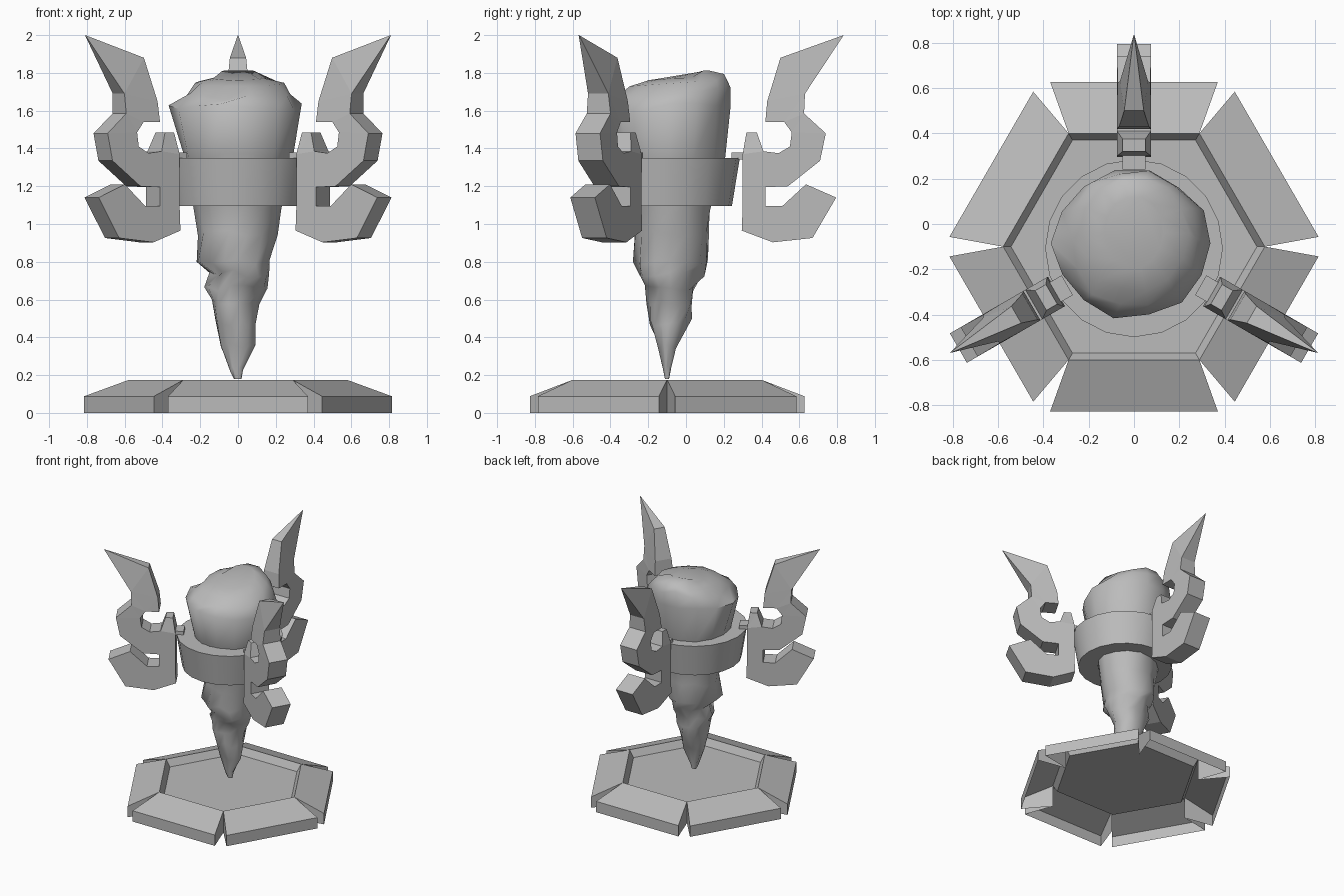
import bpy, bmesh, math, random
from mathutils import Matrix, Vector

random.seed(4)
cube = bpy.data.objects.get("Cube")
if cube:
    bpy.data.objects.remove(cube, do_unlink=True)

CENTRE = Vector((0, -0.1, 0))

grey = bpy.data.materials.new("stone_grey")
grey.use_nodes = True
colour = (0.5, 0.5, 0.5, 1)
grey.diffuse_color = colour
for node in grey.node_tree.nodes:
    if node.type == 'BSDF_PRINCIPLED':
        node.inputs["Base Color"].default_value = colour


def finish(bm, name, smooth=None):
    """Turn a bmesh into a named object, optionally smooth by angle."""
    bmesh.ops.remove_doubles(bm, verts=bm.verts, dist=0.0005)
    bmesh.ops.recalc_face_normals(bm, faces=bm.faces)
    mesh = bpy.data.meshes.new(name)
    bm.to_mesh(mesh)
    bm.free()
    mesh.materials.append(grey)
    if smooth:
        mesh.shade_smooth()
        mesh.set_sharp_from_angle(angle=math.radians(smooth))
    obj = bpy.data.objects.new(name, mesh)
    bpy.context.collection.objects.link(obj)


def add_face(bm, points):
    bm.faces.new([bm.verts.new(p) for p in points])


def bridge(bm, a, b):
    """Quads between two closed vertex loops of equal length."""
    n = len(a)
    for i in range(n):
        j = (i + 1) % n
        bm.faces.new((a[i], a[j], b[j], b[i]))


# Hexagonal base: six sloped, open-bottomed blocks around a sunken floor
bm = bmesh.new()
floor = []
for k in range(6):
    turn = Matrix.Rotation(math.radians(60 * k), 3, 'Z')

    def pair(half, out, z):
        return [CENTRE + turn @ Vector((s * half, -out, z)) for s in (-1, 1)]

    sunk = pair(0.47 * math.tan(math.pi / 6), 0.47, 0.12)
    rim = pair(0.5 * math.tan(math.pi / 6), 0.5, 0.175)
    shoulder = pair(0.37, 0.727, 0.088)
    foot = pair(0.37, 0.727, 0)
    heel = pair(0.5 * math.tan(math.pi / 6), 0.5, 0)
    for low, high in ((sunk, rim), (rim, shoulder), (shoulder, foot)):
        add_face(bm, (low[0], low[1], high[1], high[0]))
    for s in (0, 1):
        add_face(bm, (rim[s], shoulder[s], foot[s], heel[s]))
    floor.append(sunk[0])
add_face(bm, floor)
finish(bm, "hexagonal_base")

# Collar: tapered band closing onto the stone above and below
bm = bmesh.new()
loops = []
for r, z in ((0.392, 1.35), (0.35, 1.095), (0.2, 1.095), (0.26, 1.35)):
    loops.append([bm.verts.new((r * math.cos(a), r * math.sin(a) - 0.107, z))
                  for a in (math.tau * i / 20 for i in range(20))])
for i in range(4):
    bridge(bm, loops[i], loops[(i + 1) % 4])
finish(bm, "collar", 35)

# Stone: rough tapering spike, levels are (z, centre x, centre y, radius x, radius y)
levels = [
    (0.18, 0, -0.1, 0.02, 0.012), (0.23, -0.005, -0.1, 0.035, 0.02),
    (0.36, 0, -0.095, 0.09, 0.05), (0.48, -0.01, -0.085, 0.11, 0.11),
    (0.58, -0.02, -0.08, 0.125, 0.12), (0.66, -0.01, -0.08, 0.155, 0.13),
    (0.74, 0.01, -0.085, 0.145, 0.17), (0.8, -0.03, -0.085, 0.185, 0.19),
    (0.95, 0, -0.08, 0.205, 0.2), (1.1, -0.005, -0.075, 0.23, 0.21),
    (1.36, -0.005, -0.08, 0.29, 0.285), (1.62, -0.01, -0.085, 0.345, 0.325),
    (1.69, 0, -0.065, 0.285, 0.305), (1.75, 0, -0.04, 0.235, 0.255),
    (1.775, 0, -0.04, 0.13, 0.16)]
bm = bmesh.new()
previous = None
SIDES = 14
for z, cx, cy, rx, ry in levels:
    rough = 0.11 if z < 0.9 else 0.045
    loop = []
    for i in range(SIDES):
        a = math.tau * i / SIDES
        k = 1 + random.uniform(-rough, rough)
        x, y = cx + rx * k * math.cos(a), cy + ry * k * math.sin(a)
        h = z + (random.uniform(-0.02, 0.02) if 0.2 < z < 1.7 else 0)
        if z > 1.65:
            h += 0.07 * y
            if y > 0.05 and abs(x) < 0.13:      # raised lump at the back
                h += 0.03
        loop.append(bm.verts.new((x, y, h)))
    if previous:
        bridge(bm, previous, loop)
    else:
        bm.faces.new(loop)
    previous = loop
bm.faces.new(previous)
finish(bm, "stone", 65)

# Horned bracket outline in the radial plane: (distance from axis, height)
outline = [
    (0.935, 2.0), (0.6, 1.88), (0.53, 1.65), (0.52, 1.54), (0.62, 1.54),
    (0.66, 1.485), (0.65, 1.41), (0.59, 1.375), (0.51, 1.385), (0.475, 1.485),
    (0.42, 1.485), (0.4, 1.37), (0.4, 1.09), (0.395, 0.965),
    (0.56, 0.903), (0.77, 0.926), (0.895, 1.14), (0.735, 1.21),
    (0.61, 1.095), (0.52, 1.095), (0.52, 1.195), (0.64, 1.2),
    (0.81, 1.335), (0.84, 1.48), (0.725, 1.585), (0.73, 1.69)]


def half_width(r, z):
    if z > 1.95:
        return 0.001
    if r < 0.5 and z > 1.45:
        return 0.05
    return 0.075 if z < 1.56 else 0.075 - 0.1 * (z - 1.56)


def bracket(name, degrees):
    bm = bmesh.new()
    sides = [[bm.verts.new((r, s * 0.075, z)) for r, z in outline] for s in (-1, 1)]
    bridge(bm, *sides)
    caps = [bm.faces.new(side) for side in sides]
    bm.normal_update()
    bmesh.ops.triangulate(bm, faces=caps, ngon_method='BEAUTY')
    # Thin the horn towards its tip
    for v in bm.verts:
        v.co.y = math.copysign(half_width(v.co.x, v.co.z), v.co.y)
    place = Matrix.Translation(CENTRE) @ Matrix.Rotation(math.radians(degrees), 4, 'Z')
    bmesh.ops.transform(bm, matrix=place, verts=bm.verts)
    finish(bm, name)
    # Small tab joining the bracket to the collar
    bm = bmesh.new()
    size = Matrix.Translation((0.385, 0, 1.36)) @ Matrix.Diagonal((0.09, 0.1, 0.035, 1))
    bmesh.ops.create_cube(bm, size=1, matrix=place @ size)
    finish(bm, name + "_tab")


bracket("back_bracket", 90)
bracket("right_bracket", 210)
bracket("left_bracket", 330)
